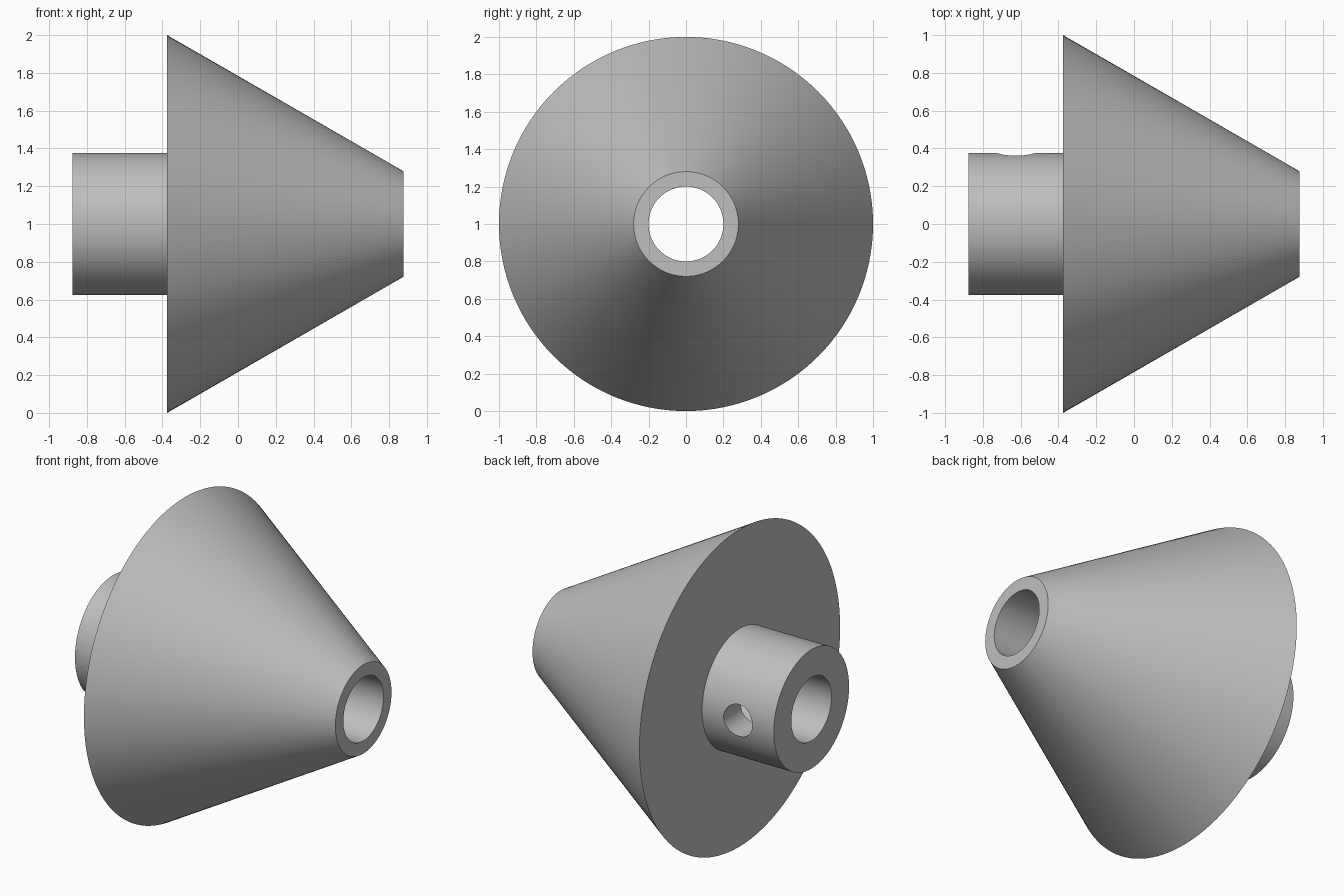
import bpy, bmesh
from math import radians, tau
from mathutils import Matrix, Vector

cube = bpy.data.objects.get("Cube")
if cube:
    bpy.data.objects.remove(cube, do_unlink=True)

SIDES = 128
AXIS_HEIGHT = 1.0

grey = bpy.data.materials.new("plain grey")
grey.use_nodes = True
colour = (0.52, 0.52, 0.52, 1)
grey.diffuse_color = colour
grey.node_tree.nodes["Principled BSDF"].inputs["Base Color"].default_value = colour


def make_object(name, bm):
    bmesh.ops.recalc_face_normals(bm, faces=bm.faces)
    mesh = bpy.data.meshes.new(name)
    bm.to_mesh(mesh)
    bm.free()
    mesh.materials.append(grey)
    obj = bpy.data.objects.new(name, mesh)
    bpy.context.collection.objects.link(obj)
    return obj


def lathe_x(name, profile):
    """Turn a closed (x, radius) outline around the horizontal axis."""
    bm = bmesh.new()
    verts = [bm.verts.new((x, 0, AXIS_HEIGHT + r)) for x, r in profile]
    edges = [bm.edges.new((v, verts[(i + 1) % len(verts)])) for i, v in enumerate(verts)]
    bmesh.ops.spin(bm, geom=verts + edges, cent=(0, 0, AXIS_HEIGHT), axis=(1, 0, 0),
                   angle=tau, steps=SIDES, use_merge=True)
    bmesh.ops.remove_doubles(bm, verts=bm.verts, dist=1e-5)
    return make_object(name, bm)


# Cone, hub and through bore as one turned body
bore, hub, rim, nose = 0.2, 0.375, 1.0, 0.28
back, shoulder, front = -0.875, -0.375, 0.875
body = lathe_x("cone_with_hub", [(back, bore), (back, hub), (shoulder, hub),
                                 (shoulder, rim), (front, nose), (front, bore)])

# Set screw hole through the rear wall of the hub, into the bore
bm = bmesh.new()
place = Matrix.Translation(Vector((-0.625, 0.3, AXIS_HEIGHT))) @ Matrix.Rotation(radians(90), 4, "X")
bmesh.ops.create_cone(bm, cap_ends=True, segments=48, radius1=0.1, radius2=0.1,
                      depth=0.5, matrix=place)
cutter = make_object("screw_hole_cutter", bm)
cutter.hide_render = True

cut = body.modifiers.new("screw_hole", "BOOLEAN")
cut.operation = "DIFFERENCE"
cut.solver = "EXACT"
cut.object = cutter

bpy.ops.object.select_all(action="DESELECT")
body.select_set(True)
bpy.context.view_layer.objects.active = body
bpy.ops.object.modifier_apply(modifier=cut.name)
bpy.data.objects.remove(cutter, do_unlink=True)
bpy.ops.object.shade_smooth_by_angle(angle=radians(25))
